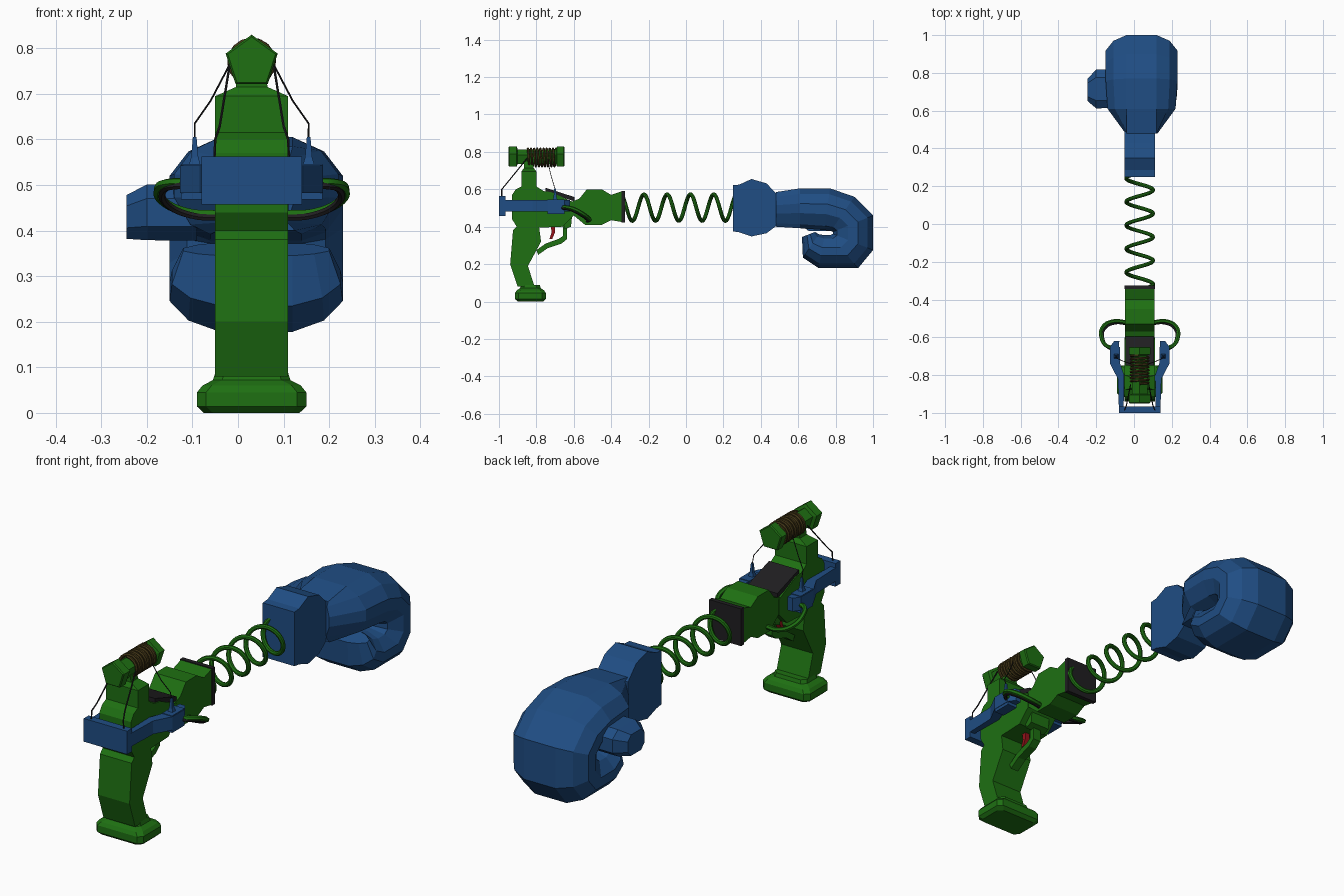
import bpy, bmesh
from math import sin, cos, pi

if "Cube" in bpy.data.objects:
    bpy.data.objects.remove(bpy.data.objects["Cube"])

CX = 0.03  # centre plane of the gun


def material(name, rgb):
    m = bpy.data.materials.new(name)
    m.diffuse_color = (*rgb, 1)
    m.use_nodes = True
    m.node_tree.nodes["Principled BSDF"].inputs["Base Color"].default_value = m.diffuse_color
    return m


GREEN = material("green", (0.013, 0.16, 0.006))
BLUE = material("blue", (0.014, 0.075, 0.23))
BLACK = material("black", (0.014, 0.013, 0.015))
BROWN = material("brown", (0.06, 0.04, 0.009))
RED = material("red", (0.3, 0.006, 0.01))


def loft(name, rings, mat):
    """Skin a list of equal-length closed rings and cap both ends."""
    bm = bmesh.new()
    rows = [[bm.verts.new(p) for p in r] for r in rings]
    n = len(rows[0])
    for a, b in zip(rows, rows[1:]):
        for i in range(n):
            j = (i + 1) % n
            bm.faces.new((a[i], a[j], b[j], b[i]))
    bm.faces.new(rows[0][::-1])
    bm.faces.new(rows[-1])
    bmesh.ops.recalc_face_normals(bm, faces=bm.faces)
    me = bpy.data.meshes.new(name)
    bm.to_mesh(me)
    bm.free()
    ob = bpy.data.objects.new(name, me)
    bpy.context.collection.objects.link(ob)
    me.materials.append(mat)
    return ob


def side_prism(name, profile, half, mat):
    """Extrude a (y, z) profile across the gun's width."""
    return loft(name, [[(CX + s * half, y, z) for y, z in profile] for s in (-1, 1)], mat)


def box(name, x0, x1, y0, y1, z0, z1, mat):
    return loft(name, [[(x0, y0, z), (x1, y0, z), (x1, y1, z), (x0, y1, z)] for z in (z0, z1)], mat)


def tube(name, pts, r, mat, res=2, smooth=False):
    cu = bpy.data.curves.new(name, 'CURVE')
    cu.dimensions = '3D'
    cu.bevel_depth, cu.bevel_resolution, cu.use_fill_caps = r, res, True
    cu.resolution_u = 5
    sp = cu.splines.new('BEZIER' if smooth else 'POLY')
    if smooth:
        sp.bezier_points.add(len(pts) - 1)
        for b, p in zip(sp.bezier_points, pts):
            b.co = p
            b.handle_left_type = b.handle_right_type = 'AUTO'
    else:
        sp.points.add(len(pts) - 1)
        for b, p in zip(sp.points, pts):
            b.co = (*p, 1)
    cu.materials.append(mat)
    ob = bpy.data.objects.new(name, cu)
    bpy.context.collection.objects.link(ob)
    bpy.ops.object.select_all(action='DESELECT')
    ob.select_set(True)
    bpy.context.view_layer.objects.active = ob
    bpy.ops.object.convert(target='MESH')
    bpy.ops.object.shade_smooth_by_angle()


def helix(r, cz, y0, y1, peak, pitch, steps):
    out = []
    for i in range(steps + 1):
        y = y0 + (y1 - y0) * i / steps
        a = 2 * pi * (y - peak) / pitch
        out.append((CX + r * sin(a), y, cz + r * cos(a)))
    return out


# Foot of the grip
def chamfered(hx, hy, z, c=0.02):
    pts = [(hx, c - hy), (hx, hy - c), (hx - c, hy), (c - hx, hy),
           (-hx, hy - c), (-hx, c - hy), (c - hx, -hy), (hx - c, -hy)]
    return [(CX + x, y - 0.832, z) for x, y in pts]


loft("grip_foot", [chamfered(hx, hy, z) for hx, hy, z in (
    (0.105, 0.068, 0), (0.12, 0.083, 0.014), (0.12, 0.083, 0.045),
    (0.108, 0.073, 0.06), (0.085, 0.055, 0.072), (0.08, 0.05, 0.088))], GREEN)

# Grip, receiver and neck in one silhouette
side_prism("grip_and_body", [
    (-.90, .08), (-.94, .2), (-.925, .38), (-.905, .4), (-.93, .44), (-.93, .57),
    (-.91, .6), (-.88, .615), (-.88, .695), (-.80, .695), (-.80, .615), (-.76, .59),
    (-.72, .585), (-.60, .53), (-.60, .46), (-.66, .40), (-.785, .395),
    (-.775, .32), (-.845, .19), (-.81, .08)], 0.08, GREEN)
loft("spool_mount", [[(CX + sx * h, -.84 + sy * d, z) for sx, sy in ((-1, -1), (1, -1), (1, 1), (-1, 1))]
                     for h, d, z in ((.08, .04, .695), (.035, .025, .715), (.03, .025, .745))], GREEN)

# Muzzle, dark faceplate and sloped top cover
side_prism("muzzle", [
    (-.62, .47), (-.62, .53), (-.57, .55), (-.53, .60), (-.45, .60), (-.40, .57),
    (-.34, .59), (-.34, .425), (-.40, .435), (-.45, .41), (-.54, .41), (-.60, .46)], 0.078, GREEN)
side_prism("muzzle_plate", [(-.345, .422), (-.345, .592), (-.325, .592), (-.325, .422)], 0.081, BLACK)
side_prism("top_cover", [(-.75, .608), (-.595, .558), (-.595, .535), (-.75, .585)], 0.075, BLACK)

# Trigger and guard
side_prism("trigger", [(-.725, .41), (-.70, .41), (-.70, .37), (-.715, .335),
                       (-.73, .335), (-.718, .37)], 0.012, RED)
side_prism("trigger_guard", [
    (-.635, .45), (-.635, .335), (-.665, .31), (-.74, .285), (-.79, .25), (-.80, .275),
    (-.75, .31), (-.68, .335), (-.658, .35), (-.66, .45)][::-1], 0.02, GREEN)
side_prism("guard_lug", [(-.66, .45), (-.61, .45), (-.615, .40), (-.65, .385)], 0.05, GREEN)


# Pentagonal spool with wound cord
def pentagon(y, r, cz=0.77):
    return [(CX + r * sin(k * 2 * pi / 5), y, cz + r * cos(k * 2 * pi / 5)) for k in range(5)]


loft("spool", [pentagon(y, r) for y, r in (
    (-.95, .055), (-.945, .06), (-.905, .06), (-.90, .043), (-.695, .043),
    (-.69, .06), (-.655, .06), (-.65, .055))], GREEN)
tube("spool_cord", helix(.047, .77, -.845, -.695, -.845, .0167, 144), .0065, BROWN, 1)

# Blue yoke: rear block, side arms, pegs; cords and side loops mirrored
box("yoke_block", CX - .11, CX + .11, -1, -.965, .457, .563, BLUE)
arm = [(.11, -.98), (.115, -.82), (.157, -.74), (.157, -.65), (.135, -.62),
       (.108, -.62), (.11, -.72), (.082, -.80), (.085, -.98)]
for s, side in ((-1, "left"), (1, "right")):
    def m(pts):
        return [(CX + s * x, y, z) for x, y, z in pts]

    loft("yoke_arm_" + side, [m([(x, y, z) for x, y in arm]) for z in (.482, .543)], BLUE)
    xs = sorted((CX + s * .105, CX + s * .155))
    box("yoke_end_" + side, *xs, -.74, -.65, .468, .546, BLUE)
    loft("peg_" + side, [[(CX + s * .125 + a * h, -.70 + b * h, z)
                          for a, b in ((-1, -1), (1, -1), (1, 1), (-1, 1))]
                         for h, z in ((.014, .54), (.008, .56), (.004, .605))], BLUE)
    tube("front_cord_" + side, m([(.125, -.70, .60), (.125, -.71, .635), (.09, -.725, .685),
                                  (.048, -.74, .765)]), .002, BLACK, 1)
    tube("rear_cord_" + side, m([(.082, -.985, .55), (.08, -.985, .60), (.07, -.96, .63),
                                 (.048, -.85, .765)]), .003, BLACK, 1)
    loop = [(.07, -.52, .435), (.14, -.515, .44), (.195, -.545, .465),
            (.203, -.60, .495), (.175, -.645, .505), (.14, -.655, .505)]
    tube("side_loop_" + side, m(loop), .0105, GREEN, 1, True)
    tube("side_loop_lining_" + side,
         m([(x - .009, y - .009, z - .007) for x, y, z in loop]), .008, BLACK, 1, True)

# Spring
tube("spring", helix(.071, .502, -.335, .26, -.225, .1245, 150), .0105, GREEN)

# Glove cuff
side_prism("glove_cuff", [
    (.25, .375), (.25, .622), (.285, .625), (.35, .655), (.43, .632), (.49, .57),
    (.49, .41), (.43, .365), (.35, .348), (.285, .37)], 0.08, BLUE)

# Curled fist: sections fan from the outer silhouette to the inner crease
stations = [  # outer y, z, inner y, z, half width
    (.48, .585, .48, .40, .085), (.61, .605, .61, .392, .18), (.77, .605, .74, .382, .19),
    (.90, .56, .775, .378, .19), (1.0, .46, .785, .372, .19), (1.0, .275, .785, .362, .19),
    (.92, .178, .77, .355, .19), (.71, .178, .74, .355, .19), (.625, .235, .71, .36, .185),
    (.62, .345, .69, .372, .16)]
rings = []
for oy, oz, iy, iz, w in stations:
    half = [(min(w, .08), 0), (.72 * w + .012, .14), (w, .38), (w, .62), (.8 * w, .9), (min(w, .1), 1)]
    full = half + [(-x, t) for x, t in reversed(half)]
    rings.append([(.04 + x, oy + (iy - oy) * t, oz + (iz - oz) * t) for x, t in full])
loft("glove_fist", rings, BLUE)


# Thumb stub on the left side
def thumb_ring(x, cy, hy, cz, hz):
    return [(x, cy + a * hy, cz + b * hz) for a, b in (
        (-1, -.5), (-.6, -1), (.6, -1), (1, -.5), (1, .5), (.6, 1), (-.6, 1), (-1, .5))]


loft("glove_thumb", [thumb_ring(-.09, .715, .10, .44, .062), thumb_ring(-.20, .715, .103, .44, .061),
                     thumb_ring(-.245, .71, .06, .43, .048)], BLUE)
